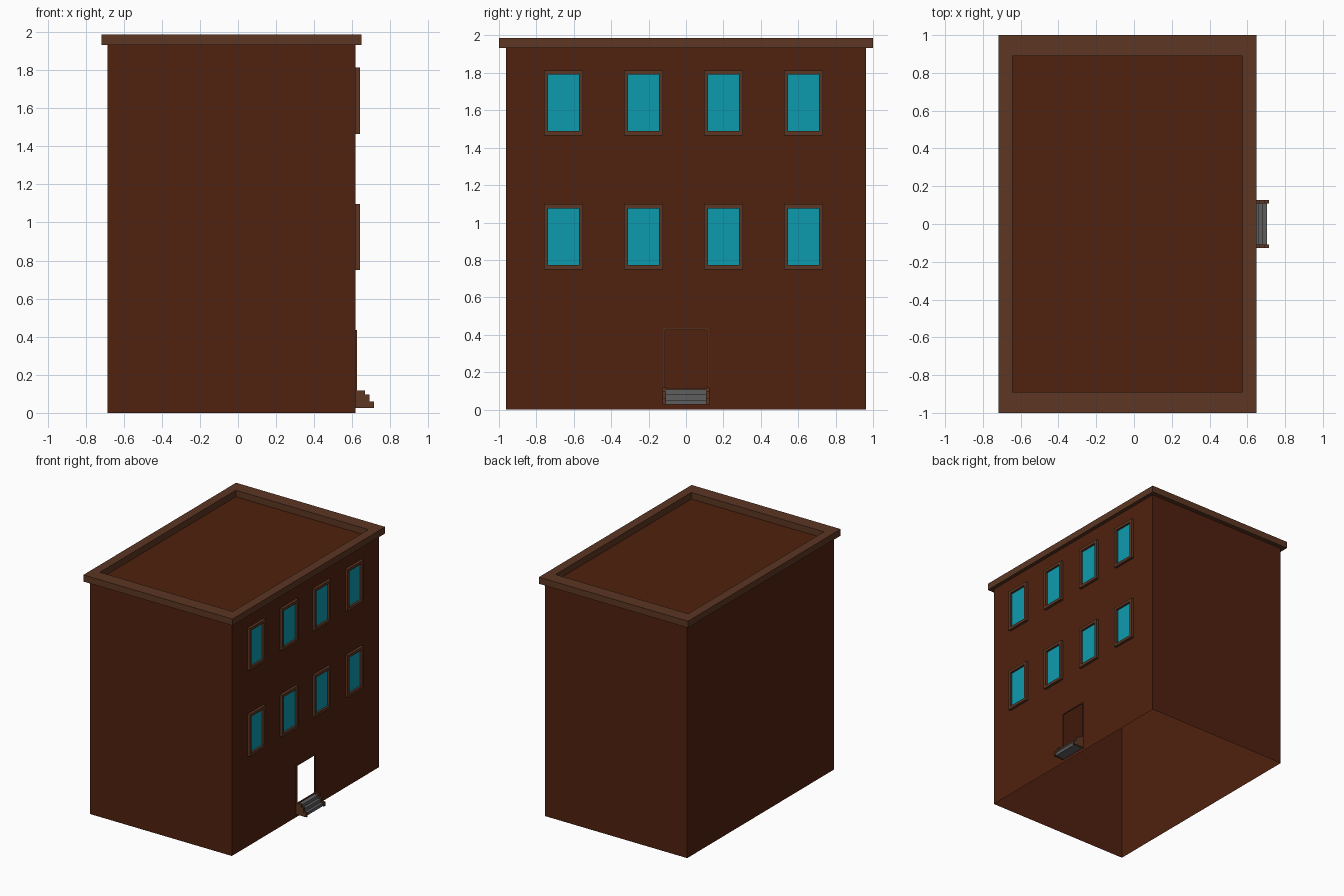
import bpy, bmesh

if "Cube" in bpy.data.objects:
    bpy.data.objects.remove(bpy.data.objects["Cube"])

def mat(name, c):
    m = bpy.data.materials.new(name)
    m.diffuse_color = (*c, 1)
    m.use_nodes = True
    m.node_tree.nodes["Principled BSDF"].inputs["Base Color"].default_value = m.diffuse_color
    return m

BRICK = mat("dark_brick", (0.080, 0.0152, 0.0044))
TRIM = mat("brown_trim", (0.107, 0.037, 0.0168))
GLASS = mat("blue_glass", (0.004, 0.328, 0.429))
STONE = mat("grey_stone", (0.114, 0.114, 0.114))

def make(name, verts, faces, m, fix=True):
    me = bpy.data.meshes.new(name)
    me.from_pydata(verts, [], faces)
    bm = bmesh.new()
    bm.from_mesh(me)
    bmesh.ops.remove_doubles(bm, verts=bm.verts, dist=1e-5)
    if fix:
        bmesh.ops.recalc_face_normals(bm, faces=bm.faces)
    bm.to_mesh(me)
    bm.free()
    me.materials.append(m)
    ob = bpy.data.objects.new(name, me)
    bpy.context.collection.objects.link(ob)
    return ob

def rect(r):
    u0, u1, v0, v1 = r
    return [(u0, v0), (u1, v0), (u1, v1), (u0, v1)]

def ring(name, outer, inner, d0, d1, place, m):
    """Rectangular frame; place(u, v, depth) maps to x, y, z."""
    verts = [place(u, v, d) for d in (d0, d1) for r in (outer, inner) for u, v in rect(r)]
    faces = []
    for i in range(4):
        j = (i + 1) % 4
        faces += [(i, j, 4 + j, 4 + i), (8 + i, 8 + j, 12 + j, 12 + i),
                  (i, j, 8 + j, 8 + i), (4 + i, 4 + j, 12 + j, 12 + i)]
    return make(name, verts, faces, m)

def extrude_y(name, prof, y0, y1, m):
    n = len(prof)
    verts = [(x, y, z) for y in (y0, y1) for x, z in prof]
    faces = [tuple(range(n)), tuple(range(n, 2 * n))]
    faces += [(i, (i + 1) % n, n + (i + 1) % n, n + i) for i in range(n)]
    return make(name, verts, faces, m)

on_wall = lambda u, v, d: (d, u, v)
flat = lambda u, v, d: (u, v, d)

# Hollow building shell: open underneath, with a door opening on the right
X0, X1, Y, H = -0.685, 0.618, 0.963, 1.933
DY, DZ0, DZ1 = 0.113, 0.115, 0.426
verts, faces = [], []

def quad(*pts):
    faces.append(tuple(range(len(verts), len(verts) + 4)))
    verts.extend(pts)

quad((X0, -Y, 0), (X1, -Y, 0), (X1, -Y, H), (X0, -Y, H))
quad((X1, Y, 0), (X0, Y, 0), (X0, Y, H), (X1, Y, H))
quad((X0, Y, 0), (X0, -Y, 0), (X0, -Y, H), (X0, Y, H))
quad((X0, -Y, H), (X1, -Y, H), (X1, Y, H), (X0, Y, H))
hole, wall = rect((-DY, DY, DZ0, DZ1)), rect((-Y, Y, 0, H))
for i in range(4):
    j = (i + 1) % 4
    quad(*[(X1, *p) for p in (wall[i], wall[j], hole[j], hole[i])])
make("building_walls", verts, faces, BRICK, fix=False)

# Cornice around the roof
ring("roof_cornice", (-0.718, 0.649, -1, 1), (-0.643, 0.574, -0.89, 0.89),
     H - 0.001, 1.987, flat, TRIM)

# Windows: two rows of four
for r, zc in enumerate((0.924, 1.639)):
    for c in range(4):
        yc = -0.655 + 0.4277 * c
        tag = f"{r + 1}_{c + 1}"
        ring("window_frame_" + tag,
             (yc - 0.105, yc + 0.105, zc - 0.174, zc + 0.174),
             (yc - 0.083, yc + 0.083, zc - 0.151, zc + 0.151),
             X1, 0.64, on_wall, TRIM)
        pane = rect((yc - 0.084, yc + 0.084, zc - 0.152, zc + 0.152))
        make("window_glass_" + tag, [(X1 + 0.004, *p) for p in pane],
             [(0, 1, 2, 3)], GLASS, fix=False)

# Thin door frame
ring("door_frame", (-0.121, 0.121, 0.107, 0.434), (-DY, DY, DZ0, DZ1),
     X1, 0.626, on_wall, TRIM)

# Entrance steps and their stepped side walls
def stairs(tops, ends, z0):
    prof = [(X1, z0), (X1, tops[0])]
    for i, (z, x) in enumerate(zip(tops, ends)):
        prof += [(x, z), (x, tops[i + 1] if i + 1 < len(tops) else z0)]
    return prof

extrude_y("steps", stairs((0.106, 0.08, 0.052), (0.659, 0.681, 0.703), 0.027),
          -0.109, 0.109, STONE)
side = stairs((0.118, 0.096, 0.061), (0.667, 0.69, 0.714), 0.026)
for s, label in ((-1, "front"), (1, "back")):
    extrude_y("step_side_" + label, side, s * 0.108, s * 0.126, TRIM)
